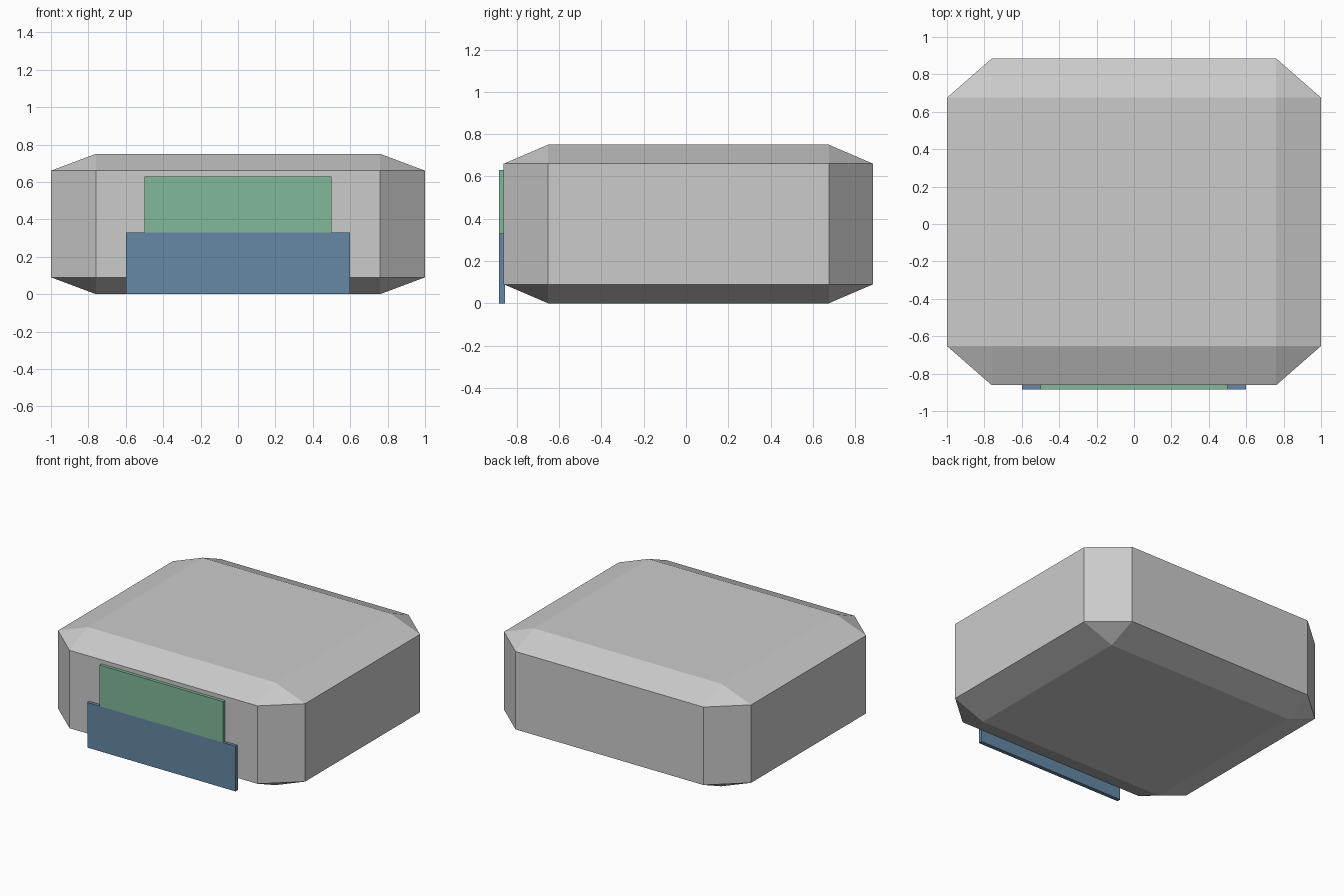
import bpy, bmesh

if "Cube" in bpy.data.objects:
    bpy.data.objects.remove(bpy.data.objects["Cube"])


def box(name, lo, hi, bevel=0.0, color=None):
    """Box between two corners; bevel is a fraction of each half size."""
    bm = bmesh.new()
    bmesh.ops.create_cube(bm, size=2)
    if bevel:
        bmesh.ops.bevel(bm, geom=bm.edges[:], offset=bevel, segments=1,
                        affect='EDGES')
    for v in bm.verts:
        for i in range(3):
            v.co[i] = (lo[i] + hi[i]) / 2 + v.co[i] * (hi[i] - lo[i]) / 2
    bmesh.ops.recalc_face_normals(bm, faces=bm.faces[:])
    mesh = bpy.data.meshes.new(name)
    bm.to_mesh(mesh)
    bm.free()
    obj = bpy.data.objects.new(name, mesh)
    bpy.context.collection.objects.link(obj)
    if color:
        mat = bpy.data.materials.new(name + "_color")
        mat.diffuse_color = (*color, 1)
        mat.use_nodes = True
        mat.node_tree.nodes["Principled BSDF"].inputs["Base Color"].default_value = mat.diffuse_color
        mesh.materials.append(mat)
    return obj


# Chamfered body
box("body", (-1, -0.862, 0), (1, 0.885, 0.75), bevel=0.24)

# Thin front plates: wide lower one, narrower upper one
box("lower_front_plate", (-0.6, -0.885, 0), (0.6, -0.857, 0.33),
    color=(0.13, 0.25, 0.38))
box("upper_front_plate", (-0.5, -0.885, 0.33), (0.5, -0.857, 0.63),
    color=(0.22, 0.48, 0.32))
